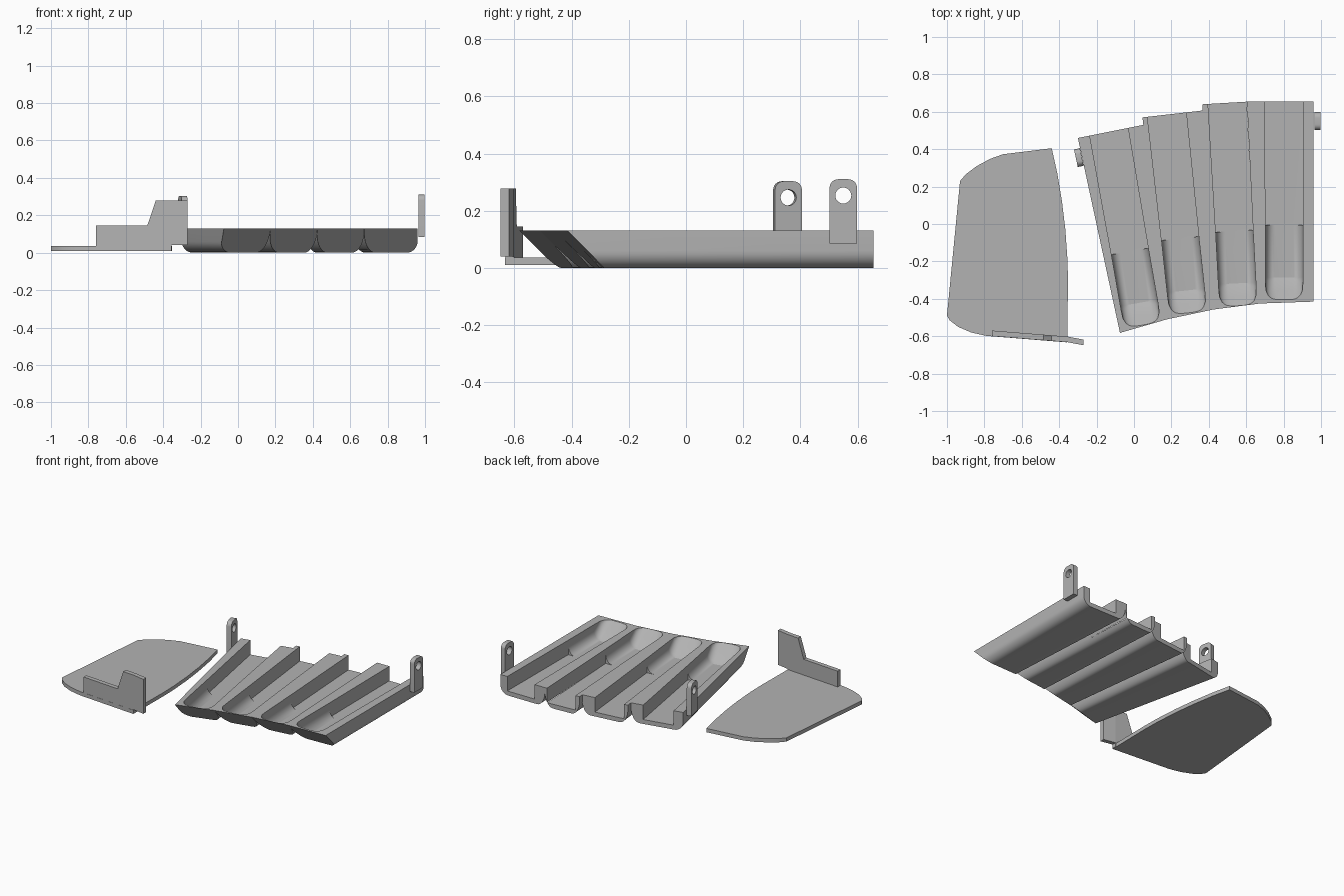
import bpy, bmesh, math
from mathutils import Vector

cube = bpy.data.objects.get("Cube")
if cube:
    bpy.data.objects.remove(cube)

grey = bpy.data.materials.new("plain grey")
grey.use_nodes = True
tone = (0.45, 0.45, 0.45, 1)
grey.diffuse_color = tone
grey.node_tree.nodes["Principled BSDF"].inputs["Base Color"].default_value = tone


def loft(name, sections):
    """Closed solid through matching rings of points."""
    bm = bmesh.new()
    rings = [[bm.verts.new(p) for p in ring] for ring in sections]
    n = len(rings[0])
    for a, b in zip(rings, rings[1:]):
        for i in range(n):
            j = (i + 1) % n
            bm.faces.new((a[i], a[j], b[j], b[i]))
    bm.faces.new(rings[0])
    bm.faces.new(rings[-1])
    bmesh.ops.recalc_face_normals(bm, faces=bm.faces)
    mesh = bpy.data.meshes.new(name)
    bm.to_mesh(mesh)
    bm.free()
    mesh.materials.append(grey)
    obj = bpy.data.objects.new(name, mesh)
    bpy.context.collection.objects.link(obj)
    return obj


def cut(obj, cutter):
    """Subtract the cutter and remove it."""
    mod = obj.modifiers.new("cut", "BOOLEAN")
    mod.operation = "DIFFERENCE"
    mod.solver = "EXACT"
    mod.object = cutter
    deps = bpy.context.evaluated_depsgraph_get()
    mesh = bpy.data.meshes.new_from_object(obj.evaluated_get(deps))
    obj.modifiers.clear()
    obj.data = mesh
    bpy.data.objects.remove(cutter)


def smooth(obj):
    bpy.ops.object.select_all(action="DESELECT")
    obj.select_set(True)
    bpy.context.view_layer.objects.active = obj
    bpy.ops.object.shade_smooth_by_angle(angle=math.radians(25))


TOP, FLOOR, STEPS = 0.13, 0.03, 8


def underside(width, left_rise, right_rise):
    """Section as (offset from left, z): flat top, rounded lower corners."""
    pts = [(0, TOP)]
    for k in range(STEPS + 1):
        a = math.pi / 2 * k / STEPS
        pts.append((0.06 * (1 - math.cos(a)), left_rise * (1 - math.sin(a))))
    for k in range(STEPS + 1):
        a = math.pi / 2 * k / STEPS
        pts.append((width - 0.06 * (1 - math.sin(a)), right_rise * (1 - math.cos(a))))
    return pts + [(width, TOP)]


def channel(name, back, front, axis, rises):
    """One tray channel: rounded body with sloped front, hollowed from above."""
    bl, br, fl, fr = [Vector(p + (0,)) for p in back + front]
    start, end = [Vector(p + (0,)) for p in axis]
    along = (end - start).normalized()
    across = Vector((-along.y, along.x, 0))
    up = Vector((0, 0, 1))

    def ring(l, r, slope):
        w = (r - l).length
        return [l + (r - l) * (u / w) + up * z - along * slope * (TOP - z)
                for u, z in underside(w, *rises)]

    body = loft(name, [ring(bl, br, 0), ring(fl, fr, 1)])

    # square-walled rear run
    def box_ring(p, w):
        return [p + across * x + up * z for x, z in
                ((-w, 0.16), (-w, FLOOR), (w, FLOOR), (w, 0.16))]
    cut(body, loft("rear_cutter", [box_ring(start - along * 0.1, 0.105),
                                   box_ring(end - along * 0.4, 0.1)]))

    # filleted front pocket rising to a rounded nose
    def pocket_ring(dist, w, zf):
        half = []
        rz = min(0.06, 0.135 - zf)
        for k in range(7):
            a = math.pi / 2 * k / 6
            half.append((w - 0.05 * (1 - math.cos(a)), zf + rz * (1 - math.sin(a))))
        half = [(w, 0.16)] + half
        pts = half + [(-x, z) for x, z in reversed(half)]
        return [end - along * dist + across * x + up * z for x, z in pts]
    cut(body, loft("front_cutter", [pocket_ring(*s) for s in (
        (0.41, 0.1, FLOOR), (0.12, 0.1, FLOOR), (0.1, 0.1, 0.04), (0.05, 0.098, 0.085),
        (0.025, 0.088, 0.108), (0.008, 0.072, 0.123), (0, 0.058, 0.13))]))
    smooth(body)


# fanned tray of four channels
fronts = [(-0.075, -0.582), (0.175, -0.51), (0.425, -0.457), (0.675, -0.425), (0.96, -0.415)]
backs = [((-0.30, 0.46), (0.05, 0.53)), ((0.045, 0.57), (0.37, 0.607)),
         ((0.365, 0.64), (0.62, 0.655)), ((0.62, 0.655), (0.96, 0.655))]
axes = [((-0.135, 0.495), (0.047, -0.54)), ((0.175, 0.587), (0.29, -0.475)),
        ((0.5, 0.647), (0.558, -0.437)), ((0.803, 0.655), (0.803, -0.405))]
for i, name in enumerate(("first", "second", "third", "fourth")):
    rises = (0.06 if i == 0 else 0.1, 0.06 if i == 3 else 0.1)
    channel(name + "_channel", backs[i], (fronts[i], fronts[i + 1]), axes[i], rises)


def tab(name, x, y, top, turn):
    """Upright ear with rounded top corners and a round hole."""
    h, r, t = 0.048, 0.03, 0.016
    pts = [(-h, 0.085), (h, 0.085)]
    for side, first in ((1, 0), (-1, 90)):
        for k in range(7):
            a = math.radians(first + 15 * k)
            pts.append((side * (h - r) + r * math.cos(a), top - r + r * math.sin(a)))
    ear = loft(name, [[(s, u, z) for u, z in pts] for s in (-t, t)])
    hole = [(0.028 * math.cos(k * math.pi / 12), top - 0.057 + 0.028 * math.sin(k * math.pi / 12))
            for k in range(24)]
    cut(ear, loft("hole_cutter", [[(s, u, z) for u, z in hole] for s in (-0.1, 0.1)]))
    ear.location = (x, y, 0)
    ear.rotation_euler.z = math.radians(turn)
    smooth(ear)


tab("left_tab", 0.98, 0.55, 0.31, 0)
tab("right_tab", -0.295, 0.355, 0.303, 12)

# flat cover plate
outline = [(-1, -0.49), (-0.93, 0.23), (-0.9, 0.265), (-0.84, 0.31), (-0.77, 0.348),
           (-0.7, 0.373), (-0.44, 0.405), (-0.41, 0.27), (-0.385, 0.12), (-0.367, -0.03),
           (-0.355, -0.2), (-0.353, -0.32), (-0.357, -0.633), (-0.79, -0.598), (-0.87, -0.58),
           (-0.94, -0.55), (-0.985, -0.515)]
smooth(loft("cover_plate", [[(x, y, z) for x, y in outline] for z in (0.01, 0.036)]))


# stepped bracket standing on the plate edge, with a bent end
def bracket_piece(name, profile, slope):
    loft(name, [[(x, -0.632 + off + slope * (x + 0.355), z) for x, z in profile]
                for off in (0, 0.03)])


bracket_piece("bracket_wall", [(-0.76, 0.012), (-0.76, 0.145), (-0.485, 0.145), (-0.44, 0.278),
                               (-0.355, 0.278), (-0.355, 0.012)], -0.08)
bracket_piece("bracket_end", [(-0.355, 0.04), (-0.355, 0.278), (-0.27, 0.278), (-0.27, 0.04)], -0.19)
